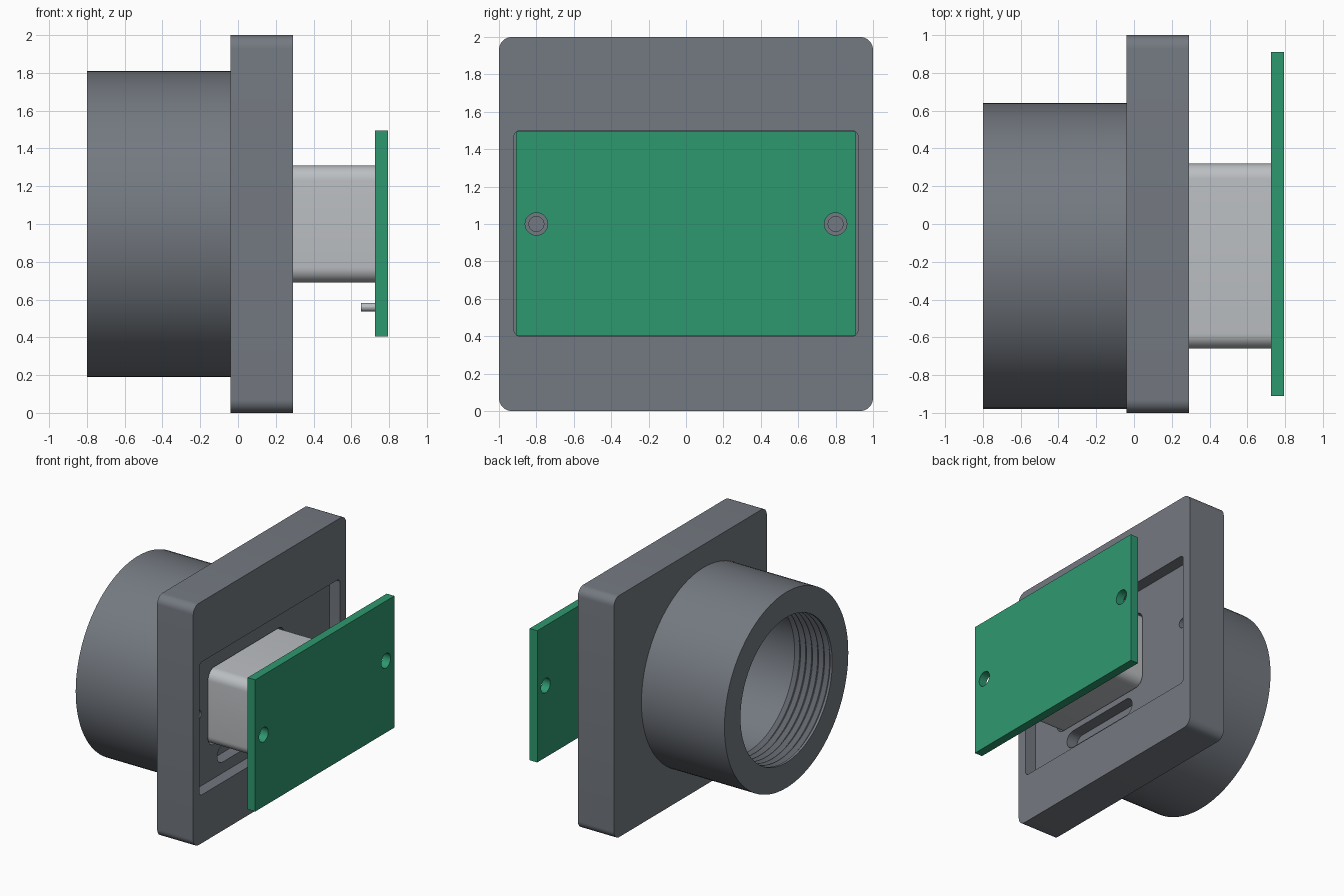
import bpy, bmesh
from math import sin, cos, pi, radians

cube = bpy.data.objects.get("Cube")
if cube:
    bpy.data.objects.remove(cube, do_unlink=True)


def material(name, rgb):
    m = bpy.data.materials.new(name)
    m.use_nodes = True
    m.diffuse_color = (*rgb, 1)
    m.node_tree.nodes["Principled BSDF"].inputs["Base Color"].default_value = (*rgb, 1)
    return m


GREY = material("slate grey", (0.175, 0.193, 0.22))
GREEN = material("board green", (0.027, 0.314, 0.162))
SILVER = material("light grey", (0.5, 0.52, 0.54))


def finish(name, bm, mat):
    bmesh.ops.recalc_face_normals(bm, faces=bm.faces)
    mesh = bpy.data.meshes.new(name)
    bm.to_mesh(mesh)
    bm.free()
    mesh.materials.append(mat)
    ob = bpy.data.objects.new(name, mesh)
    bpy.context.collection.objects.link(ob)
    return ob


def block(name, mat, x, y, z, radius=0.0, steps=8):
    """Box spanning the (min, max) pairs, with rounded edges along x."""
    bm = bmesh.new()
    corners = ((1, 1), (0, 1), (0, 0), (1, 0))
    outline = []
    for i, (a, b) in enumerate(corners):
        cy = y[a] + (radius if a == 0 else -radius)
        cz = z[b] + (radius if b == 0 else -radius)
        for s in range(steps + 1 if radius else 1):
            t = (i + s / steps) * pi / 2
            outline.append((cy + radius * cos(t), cz + radius * sin(t)))
    face = bm.faces.new([bm.verts.new((x[0], p, q)) for p, q in outline])
    new = bmesh.ops.extrude_face_region(bm, geom=[face])["geom"]
    verts = [g for g in new if isinstance(g, bmesh.types.BMVert)]
    bmesh.ops.translate(bm, verts=verts, vec=(x[1] - x[0], 0, 0))
    return finish(name, bm, mat)


def lathe(name, mat, profile, cy, cz, segments=96):
    """Closed (x, radius) profile turned about an axis along x."""
    bm = bmesh.new()
    rings = []
    for i in range(segments):
        t = 2 * pi * i / segments
        rings.append([bm.verts.new((x, cy + r * cos(t), cz + r * sin(t))) for x, r in profile])
    n = len(profile)
    for i in range(segments):
        a, b = rings[i], rings[(i + 1) % segments]
        for j in range(n):
            k = (j + 1) % n
            bm.faces.new((a[j], a[k], b[k], b[j]))
    return finish(name, bm, mat)


def rod(name, mat, x, y, z, r, steps=8):
    return block(name, mat, x, (y - r, y + r), (z - r, z + r), r * 0.9999, steps)


def cut(target, *cutters):
    for c in cutters:
        c.hide_render = True
        mod = target.modifiers.new("cut", 'BOOLEAN')
        mod.operation, mod.solver, mod.object = 'DIFFERENCE', 'EXACT', c
        bpy.context.view_layer.objects.active = target
        bpy.ops.object.modifier_apply(modifier=mod.name)
        bpy.data.objects.remove(c, do_unlink=True)


AXIS_Y, AXIS_Z = -0.17, 1.0
FLOOR = 0.195
SCREWS = (-0.8, 0.8)

# Square flange with board recess, sensor window, pin slot and blind screw holes
flange = block("flange_plate", GREY, (-0.04, 0.29), (-1, 1), (0, 2), 0.07)
cut(flange,
    block("recess", GREY, (FLOOR, 0.4), (-0.92, 0.92), (0.4, 1.5), 0.035),
    block("window", GREY, (-0.2, 0.4), (-0.67, 0.33), (0.68, 1.32), 0.08),
    block("pin_slot", GREY, (0.1, 0.4), (-0.55, 0.21), (0.49, 0.63), 0.0699),
    *[rod("screw_hole", GREY, (0.06, 0.4), y, AXIS_Z, 0.04) for y in SCREWS])

# Round socket with internal thread near its mouth
PITCH, BORE = 0.055, 0.6
profile = [(-0.03, BORE), (-0.03, 0.81), (-0.8, 0.81), (-0.8, BORE)]
for i in range(6):
    start = -0.78 + i * PITCH
    profile += [(start, BORE), (start + PITCH * 0.45, BORE + 0.03), (start + PITCH * 0.9, BORE)]
socket = lathe("threaded_socket", GREY, profile, AXIS_Y, AXIS_Z)

# Circuit board held off the flange, with two mounting holes
board = block("circuit_board", GREEN, (0.725, 0.795), (-0.91, 0.91), (0.405, 1.495))
cut(board, *[rod("board_hole", GREEN, (0.6, 0.9), y, AXIS_Z, 0.06) for y in SCREWS])

# Sensor body reaching into the window
sensor = block("sensor_body", SILVER, (0.17, 0.725), (-0.66, 0.32), (0.69, 1.31), 0.08)

# Row of header pins on the inner side of the board
pins = [rod("header_pin", SILVER, (0.65, 0.73), AXIS_Y + (i - 2.5) * 0.1, 0.56, 0.022, 4)
        for i in range(6)]

bpy.ops.object.select_all(action='DESELECT')
for ob in [flange, socket, board, sensor, *pins]:
    ob.select_set(True)
bpy.context.view_layer.objects.active = flange
bpy.ops.object.shade_smooth_by_angle(angle=radians(30))
